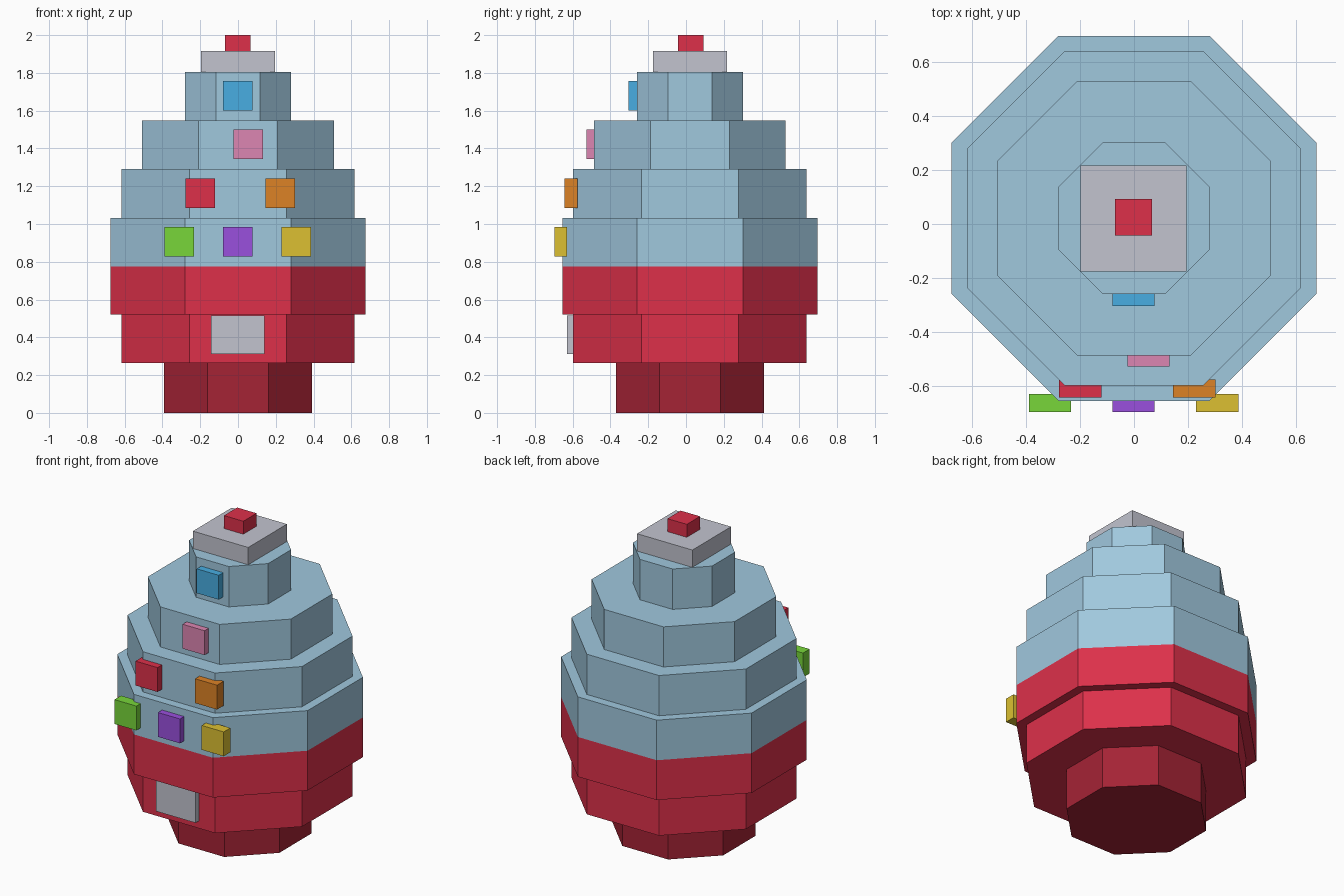
import bpy, bmesh, math

if "Cube" in bpy.data.objects:
    bpy.data.objects.remove(bpy.data.objects["Cube"])

def lin(v):
    v /= 255
    return v / 12.92 if v <= 0.04045 else ((v + 0.055) / 1.055) ** 2.4

def material(name, r, g, b):
    m = bpy.data.materials.new(name)
    m.diffuse_color = (lin(r), lin(g), lin(b), 1)
    m.use_nodes = True
    m.node_tree.nodes["Principled BSDF"].inputs["Base Color"].default_value = m.diffuse_color
    return m

RED = material("red", 221, 48, 74)
DARK_RED = material("dark red", 165, 35, 53)
PALE_BLUE = material("pale blue", 160, 200, 222)
GREY = material("grey", 194, 196, 207)
BLUE = material("blue", 72, 174, 226)
PINK = material("pink", 220, 134, 178)
ORANGE = material("orange", 220, 130, 38)
GREEN = material("green", 120, 214, 58)
PURPLE = material("purple", 154, 80, 222)
YELLOW = material("yellow", 220, 192, 50)

CY = 0.021  # shared axis of the tiers, set back a little by the front blocks

def finish(name, bm, mats):
    bmesh.ops.recalc_face_normals(bm, faces=bm.faces)
    me = bpy.data.meshes.new(name)
    bm.to_mesh(me)
    bm.free()
    for m in mats:
        me.materials.append(m)
    ob = bpy.data.objects.new(name, me)
    bpy.context.collection.objects.link(ob)
    return ob

def octagon_stack(name, profile, mats, rule):
    """Stepped octagonal solid from (flat-to-centre distance, height) pairs."""
    bm = bmesh.new()
    rings = []
    for apothem, z in profile:
        r = apothem / math.cos(math.pi / 8)
        rings.append([bm.verts.new((r * math.cos((k + 0.5) * math.pi / 4),
                                    CY + r * math.sin((k + 0.5) * math.pi / 4), z))
                      for k in range(8)])
    for a, b in zip(rings, rings[1:]):
        for k in range(8):
            n = (k + 1) % 8
            bm.faces.new((a[k], a[n], b[n], b[k]))
    bm.faces.new(rings[0][::-1])
    bm.faces.new(rings[-1])
    for f in bm.faces:
        f.material_index = rule(f.calc_center_median().z)
    return finish(name, bm, mats)

def box(name, x0, x1, y0, y1, z0, z1, mat):
    bm = bmesh.new()
    bmesh.ops.create_cube(bm, size=1)
    for v in bm.verts:
        v.co = (x1 if v.co.x > 0 else x0,
                y1 if v.co.y > 0 else y0,
                z1 if v.co.z > 0 else z0)
    return finish(name, bm, [mat])

# Foot
octagon_stack("foot", [(0.392, 0), (0.392, 0.264)], [DARK_RED], lambda z: 0)

# Stepped body: red lower half, pale blue upper half
octagon_stack("body", [
    (0.618, 0.264), (0.618, 0.52),
    (0.675, 0.52), (0.675, 0.775), (0.675, 1.032),
    (0.618, 1.032), (0.618, 1.29),
    (0.507, 1.29), (0.507, 1.547),
    (0.28, 1.547), (0.28, 1.806)],
    [RED, PALE_BLUE], lambda z: 0 if z < 0.775 else 1)

# Cap and knob
box("cap", -0.197, 0.195, CY - 0.196, CY + 0.196, 1.806, 1.917, GREY)
box("knob", -0.07, 0.067, -0.042, 0.092, 1.917, 2.0, RED)

# Front plate
box("front_plate", -0.142, 0.14, -0.63, -0.57, 0.311, 0.516, GREY)

# Square blocks on the front: centre x, centre z, front y
for name, x, z, y, mat in [
        ("green_block", -0.311, 0.907, -0.696, GREEN),
        ("purple_block", -0.002, 0.907, -0.696, PURPLE),
        ("yellow_block", 0.308, 0.907, -0.696, YELLOW),
        ("red_block", -0.199, 1.163, -0.642, RED),
        ("orange_block", 0.223, 1.163, -0.642, ORANGE),
        ("pink_block", 0.054, 1.423, -0.527, PINK),
        ("blue_block", -0.002, 1.678, -0.304, BLUE)]:
    h = 0.078
    box(name, x - h, x + h, y, y + 0.067, z - h, z + h, mat)
